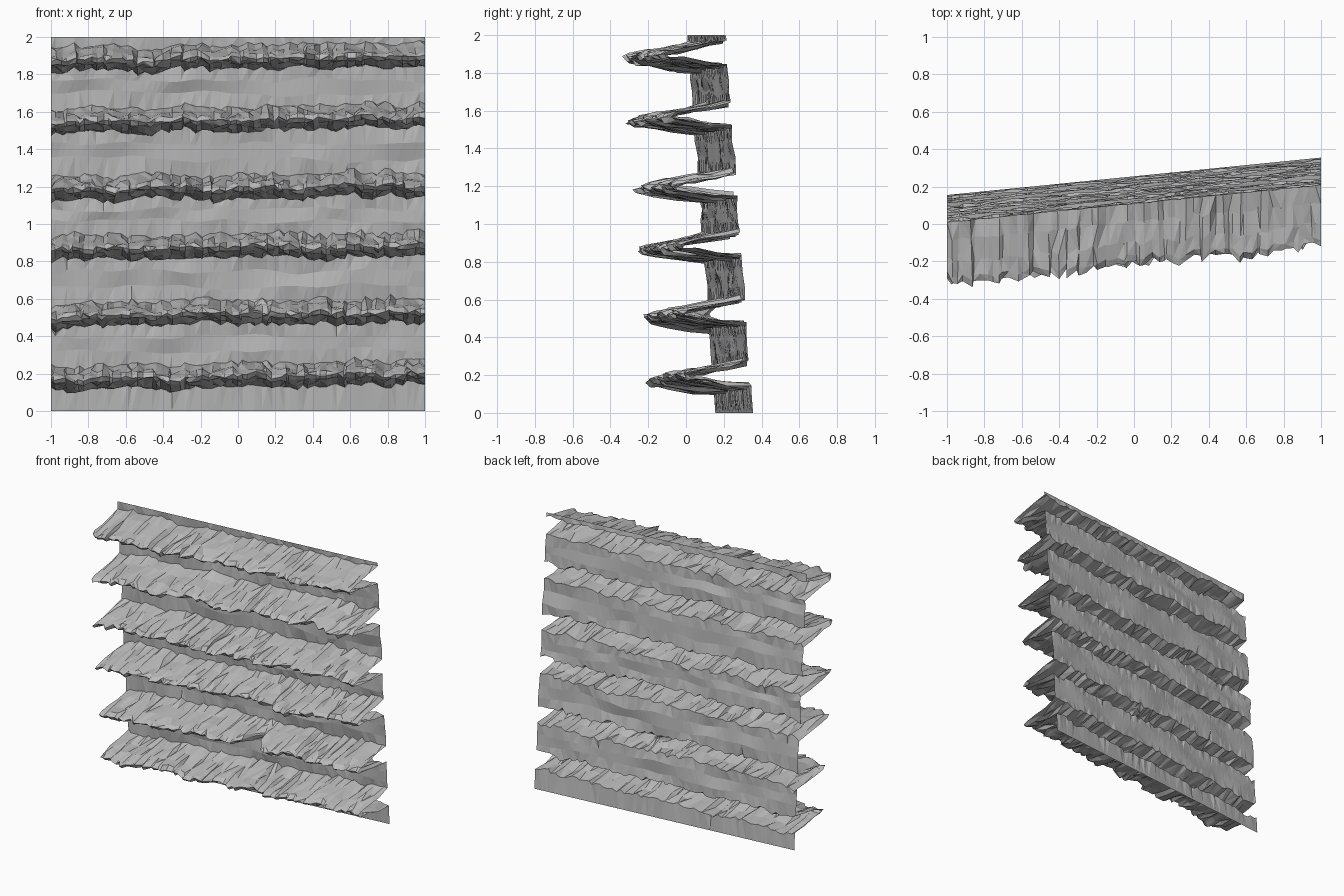
import bpy, bmesh, math, random
from mathutils import noise, Vector

random.seed(7)
cube = bpy.data.objects.get("Cube")
if cube:
    bpy.data.objects.remove(cube, do_unlink=True)

COLUMNS = 64
LEDGES = [0.18, 0.51, 0.87, 1.19, 1.55, 1.88]   # height of each ledge tip

# Ledge section: (fraction of depth, height from the tip, roughness)
SECTION = [(0, -0.05, 0.012), (0.35, -0.042, 0.012), (0.7, -0.022, 0.012),
           (0.94, -0.012, 0.01), (1, 0.006, 0.01), (0.9, 0.022, 0.009),
           (0.65, 0.038, 0.01), (0.3, 0.055, 0.011), (0, 0.076, 0.012)]


def wall_y(x, z):
    """Leaning, slanted wall plane."""
    return 0.255 + 0.1 * x - 0.073 * z


def wave(x, seed, scale):
    return noise.noise(Vector((x * scale, seed * 3.7, 0.4)))


# Column positions, uneven inside and straight at both ends
step = 2 / COLUMNS
xs = [-1 + i * step + random.uniform(-0.3, 0.3) * step for i in range(COLUMNS + 1)]
xs[0], xs[-1] = -1, 1

bm = bmesh.new()
rows = []


def add_row(fn):
    rows.append([bm.verts.new(fn(i, x)) for i, x in enumerate(xs)])


def flat_row(z):
    add_row(lambda i, x: (x, wall_y(x, z), z))


def wall_row(z):
    def point(i, x):
        return (x, wall_y(x, z) + wave(x, z * 5, 4) * 0.018,
                z + wave(x, z * 9, 5) * 0.03)
    add_row(point)


def ledge_rows(n, tip):
    # Each column keeps its own reach and height, which makes ragged ridges
    depth, lift, skew = [], [], []
    for x in xs:
        reach = 0.34 + 0.05 * wave(x, n + 20, 7) + random.uniform(-0.03, 0.02)
        if n == 1:
            reach *= 1 - 0.65 * math.exp(-((x - 0.13) / 0.07) ** 2)
        depth.append(reach)
        lift.append(0.014 * x + 0.022 * wave(x, n + 40, 6) + random.uniform(-0.009, 0.009))
        skew.append(random.uniform(-0.4, 0.4) * step)
    for frac, dz, rough in SECTION:
        def point(i, x):
            z = tip + dz + lift[i] + random.uniform(-rough, rough)
            z = min(z, 1.985)
            inner = 0 < i < COLUMNS
            y = wall_y(x, z) - depth[i] * frac + random.uniform(-rough, rough) * 0.5
            return (x + skew[i] * frac * inner, y, z)
        add_row(point)


# Rock sheet from the foot to the top edge
flat_row(0)
for n, tip in enumerate(LEDGES):
    ledge_rows(n, tip)
    if n + 1 < len(LEDGES):
        low, high = tip + 0.076, LEDGES[n + 1] - 0.05
        for t in (0.35, 0.7):
            wall_row(low + (high - low) * t)
flat_row(2)

for a, b in zip(rows, rows[1:]):
    for i in range(COLUMNS):
        quad = a[i], a[i + 1], b[i + 1], b[i]
        k = random.randint(0, 1)
        bm.faces.new((quad[k], quad[k + 1], quad[k + 2]))
        bm.faces.new((quad[k], quad[k + 2], quad[(k + 3) % 4]))

mesh = bpy.data.meshes.new("ledged_rock_wall")
bm.to_mesh(mesh)
bm.free()
wall = bpy.data.objects.new("ledged_rock_wall", mesh)
bpy.context.collection.objects.link(wall)

# Plain grey stone
stone = bpy.data.materials.new("grey_stone")
stone.use_nodes = True
grey = (0.5, 0.5, 0.5, 1)
stone.diffuse_color = grey
stone.node_tree.nodes["Principled BSDF"].inputs["Base Color"].default_value = grey
mesh.materials.append(stone)
